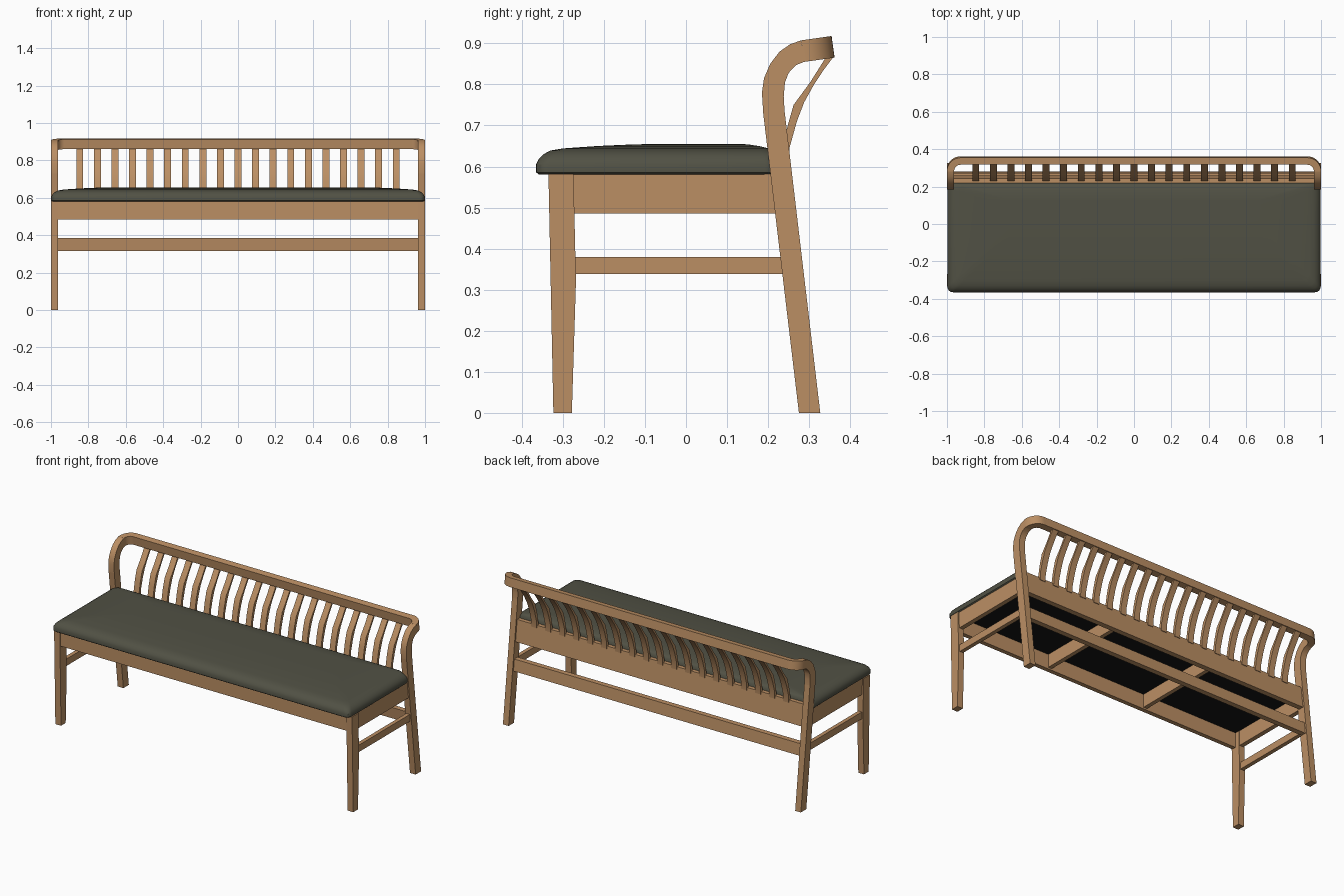
import bpy, bmesh, math
from mathutils import Vector

if "Cube" in bpy.data.objects:
    bpy.data.objects.remove(bpy.data.objects["Cube"], do_unlink=True)


def material(name, rgb):
    m = bpy.data.materials.new(name)
    m.use_nodes = True
    m.diffuse_color = (*rgb, 1)
    m.node_tree.nodes["Principled BSDF"].inputs["Base Color"].default_value = (*rgb, 1)
    return m


WOOD = material("oak wood", (0.50, 0.275, 0.127))
FABRIC = material("olive upholstery", (0.082, 0.082, 0.058))
BLACK = material("black lining", (0.008, 0.008, 0.008))


def loft(name, loops, mat, smooth=False):
    """Skin a stack of equal-length closed loops and cap both ends."""
    bm = bmesh.new()
    rings = [[bm.verts.new(p) for p in loop] for loop in loops]
    n = len(rings[0])
    for a, b in zip(rings, rings[1:]):
        for i in range(n):
            j = (i + 1) % n
            bm.faces.new((a[i], a[j], b[j], b[i]))
    bm.faces.new(rings[0][::-1])
    bm.faces.new(rings[-1])
    bmesh.ops.recalc_face_normals(bm, faces=bm.faces)
    me = bpy.data.meshes.new(name)
    bm.to_mesh(me)
    bm.free()
    me.materials.append(mat)
    ob = bpy.data.objects.new(name, me)
    bpy.context.collection.objects.link(ob)
    if smooth:
        bpy.ops.object.select_all(action='DESELECT')
        ob.select_set(True)
        bpy.context.view_layer.objects.active = ob
        bpy.ops.object.shade_smooth_by_angle(angle=math.radians(35))
    return ob


def side_prism(name, profile, x0, x1, mat=WOOD, smooth=False):
    """Extrude a (y, z) profile along x."""
    return loft(name, [[(x, y, z) for y, z in profile] for x in (x0, x1)], mat, smooth)


def box(name, x0, x1, y0, y1, z0, z1, mat=WOOD):
    return side_prism(name, [(y0, z0), (y1, z0), (y1, z1), (y0, z1)], x0, x1, mat)


def raked_board(name, z0, z1, thick):
    """Long board between the back legs, leaning with them."""
    mid = lambda z: 0.301 - 0.118 * z
    h = thick / 2
    side_prism(name, [(mid(z0) - h, z0), (mid(z0) + h, z0),
                      (mid(z1) + h, z1), (mid(z1) - h, z1)], -0.97, 0.97)


# Legs, arms and side rails, mirrored left and right
FRONT_LEG = [(-0.323, 0), (-0.278, 0), (-0.268, 0.32), (-0.274, 0.582), (-0.335, 0.582)]
BACK_LEG = [(0.275, 0), (0.327, 0), (0.24, 0.736), (0.188, 0.73)]
ARM = [(0.188, 0.73), (0.185, 0.78), (0.190, 0.815), (0.205, 0.85), (0.228, 0.88),
       (0.254, 0.898), (0.28, 0.907), (0.288, 0.855), (0.268, 0.847), (0.25, 0.828),
       (0.241, 0.805), (0.238, 0.77), (0.24, 0.736)]
for s, side in ((1, "left"), (-1, "right")):
    side_prism(side + "_front_leg", FRONT_LEG, s * 0.962, s)
    side_prism(side + "_back_leg", BACK_LEG, s * 0.962, s)
    side_prism(side + "_arm_bend", ARM, s * 0.962, s, smooth=True)
    box(side + "_apron", s * 0.965, s * 0.992, -0.28, 0.225, 0.485, 0.582)
    box(side + "_stretcher", s * 0.968, s * 0.992, -0.275, 0.245, 0.338, 0.38)
    box(side + "_seat_bearer", s * 0.32, s * 0.345, -0.31, 0.23, 0.495, 0.577)

# Long boards
box("front_apron", -0.97, 0.97, -0.328, -0.302, 0.485, 0.582)
raked_board("back_apron", 0.485, 0.615, 0.032)
raked_board("back_stretcher", 0.315, 0.385, 0.032)

# Top rail: a flat U lying in a slightly tilted plane
ORIGIN = Vector((0, 0.284, 0.881))
ALONG, UP = Vector((0, 0.99, 0.14)), Vector((0, -0.14, 0.99))


def u_path(radius, steps=10):
    half = [(0.927 + radius, 0)]
    for i in range(steps + 1):
        a = math.pi / 2 * i / steps
        half.append((0.927 + radius * math.cos(a), 0.002 + radius * math.sin(a)))
    return half + [(-x, v) for x, v in reversed(half)]


outer, inner = u_path(0.073), u_path(0.035)
sections = []
for (xo, vo), (xi, vi) in zip(outer, inner):
    ring = [(xo, vo, -1), (xo, vo, 1), (xi, vi, 1), (xi, vi, -1)]
    sections.append([ORIGIN + Vector((x, 0, 0)) + ALONG * v + UP * t * 0.0265
                     for x, v, t in ring])
loft("top_rail", sections, WOOD, smooth=True)

# Curved back slats
SLAT = [(0.228, 0.6), (0.245, 0.69), (0.262, 0.75), (0.303, 0.806), (0.342, 0.868),
        (0.36, 0.868), (0.335, 0.835), (0.312, 0.80), (0.288, 0.757), (0.27, 0.71),
        (0.252, 0.645), (0.25, 0.6)]
for i in range(-9, 10):
    x = i * 0.094
    side_prism(f"back_slat_{i + 10}", SLAT, x - 0.0185, x + 0.0185, smooth=True)

# Seat lining and domed cushion
box("seat_lining", -0.964, 0.964, -0.303, 0.222, 0.574, 0.583, BLACK)


def rounded_loop(inset, z, radius=0.03, steps=6):
    hx = 0.998 - inset
    y0, y1 = -0.365 + inset, 0.222 - inset * 0.3
    pts = []
    for k, (cx, cy) in enumerate([(hx - radius, y1 - radius), (radius - hx, y1 - radius),
                                  (radius - hx, y0 + radius), (hx - radius, y0 + radius)]):
        for i in range(steps + 1):
            a = math.pi / 2 * (k + i / steps)
            pts.append((cx + radius * math.cos(a), cy + radius * math.sin(a), z))
    return pts


DOME = [(0.006, 0.581), (0, 0.586), (0, 0.605), (0.007, 0.619), (0.018, 0.630),
        (0.035, 0.639), (0.065, 0.644), (0.15, 0.650), (0.24, 0.654), (0.32, 0.655)]
loft("seat_cushion", [rounded_loop(i, z) for i, z in DOME], FABRIC, smooth=True)
